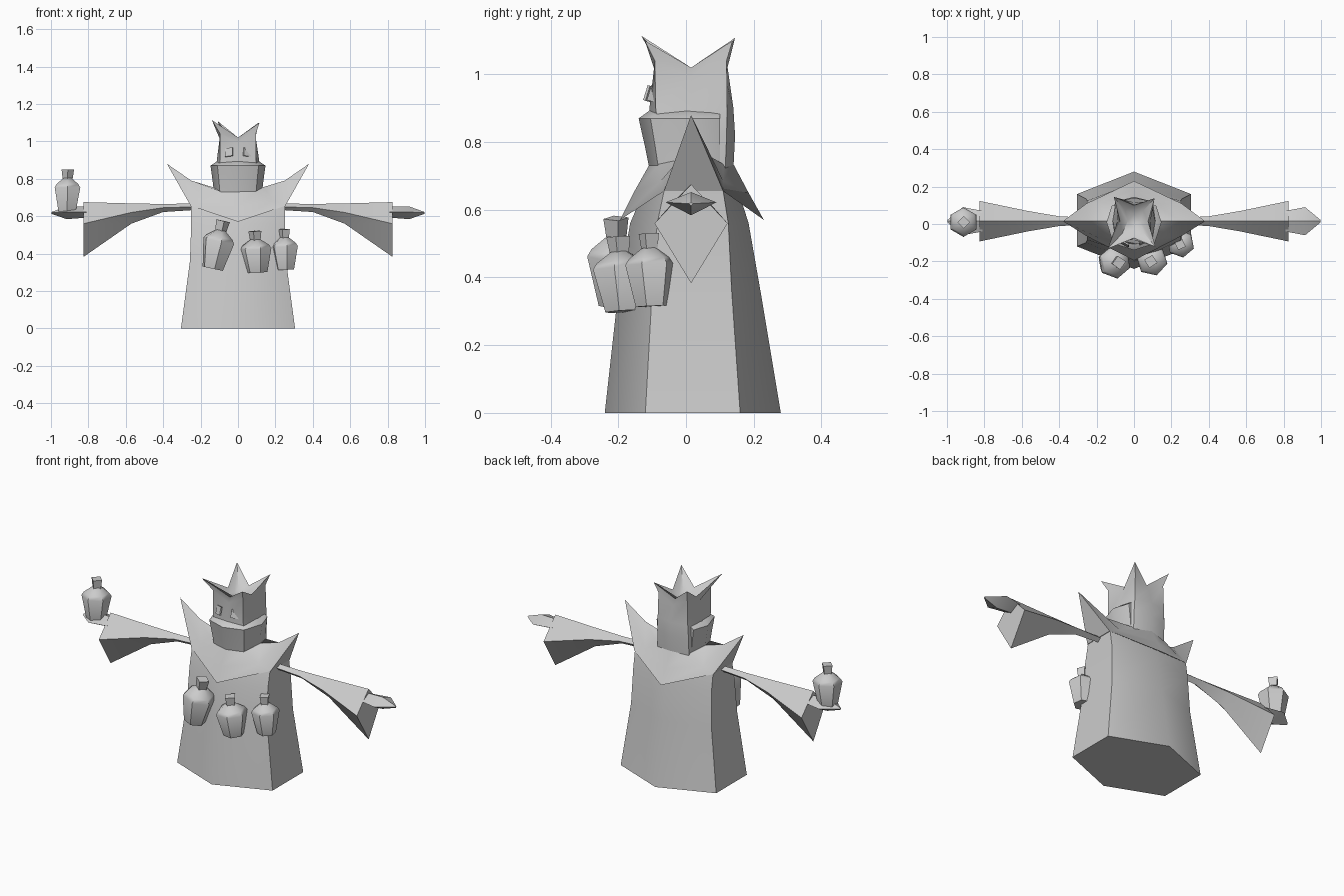
import bpy, bmesh, math
from mathutils import Vector, Matrix

if "Cube" in bpy.data.objects:
    bpy.data.objects.remove(bpy.data.objects["Cube"])

grey = bpy.data.materials.new("plain grey")
grey.diffuse_color = (0.6, 0.6, 0.6, 1)
grey.use_nodes = True
grey.node_tree.nodes["Principled BSDF"].inputs["Base Color"].default_value = grey.diffuse_color
YC = 0.015  # centre line of arms and head


def make(name, rings, cap_start=True, cap_end=True, extra=(), mirror=False, matrix=None, angle=35):
    """Loft closed rings of points into a mesh; extra = faces given as (ring, point) pairs."""
    bm = bmesh.new()
    vs = [[bm.verts.new(p) for p in r] for r in rings]
    n = len(rings[0])
    for a, b in zip(vs, vs[1:]):
        for i in range(n):
            j = (i + 1) % n
            bm.faces.new((a[i], a[j], b[j], b[i]))
    if cap_start:
        bm.faces.new(vs[0][::-1])
    if cap_end:
        bm.faces.new(vs[-1])
    for f in extra:
        bm.faces.new([vs[r][i] for r, i in f])
    bmesh.ops.recalc_face_normals(bm, faces=bm.faces)
    if matrix:
        bm.transform(matrix)
    me = bpy.data.meshes.new(name)
    bm.to_mesh(me)
    bm.free()
    me.materials.append(grey)
    ob = bpy.data.objects.new(name, me)
    bpy.context.collection.objects.link(ob)
    bpy.ops.object.select_all(action='DESELECT')
    ob.select_set(True)
    bpy.context.view_layer.objects.active = ob
    bpy.ops.object.shade_smooth_by_angle(angle=math.radians(angle))
    if mirror:
        ob.modifiers.new("mirror", 'MIRROR')
    return ob


# Robe: six-sided tapering body
def hexagon(z, x, yf, ya, yb, yk):
    return [(0, yf, z), (x, ya, z), (x, yb, z), (0, yk, z), (-x, yb, z), (-x, ya, z)]


make("robe", [hexagon(0, .305, -.24, -.12, .16, .28),
              hexagon(.36, .257, -.2, -.1, .135, .22),
              hexagon(.56, .25, -.165, -.085, .125, .185),
              hexagon(.655, .25, -.125, -.065, .11, .155)], angle=65)


# Collar: low points front and back, tall points at the sides
def sym8(f, a, s, b, k):
    m = lambda p: (-p[0], p[1], p[2])
    return [f, a, s, b, k, m(b), m(s), m(a)]


collar = [sym8((0, -.195, .57), (.253, -.065, .655), (.38, YC, .88), (.253, .11, .655), (0, .23, .57)),
          sym8((0, -.155, .65), (.185, -.075, .685), (.25, YC, .79), (.185, .11, .685), (0, .185, .65)),
          sym8((0, -.11, .73), (.1, -.08, .735), (.135, YC, .755), (.1, .11, .735), (0, .14, .735))]
make("collar", collar, cap_start=False,
     extra=[((0, 1), (0, 2), (0, 3)), ((0, 5), (0, 6), (0, 7)),
            ((0, 0), (0, 1), (0, 7)), ((0, 3), (0, 4), (0, 5)),
            ((0, 1), (0, 3), (0, 5), (0, 7))])


# Head with a four-pointed open crown
def head_ring(z, x, yf, yb, k=.8):
    c = (yf + yb) / 2
    yfk, ybk = c + (yf - c) * k, c + (yb - c) * k
    return sym8((0, yf, z), (x * k, yfk, z), (x, YC, z), (x * k, ybk, z), (0, yb, z))


crown = [(0, -.075, 1.02), (.115, -.122, 1.1), (.075, YC, 1.02), (.11, .138, 1.1),
         (0, .1, 1.02), (-.108, .145, 1.108), (-.075, YC, 1.02), (-.14, -.132, 1.114)]
low_crown = sym8((0, -.085, .99), (.095, -.092, 1.04), (.088, YC, .99), (.092, .12, 1.04), (0, .115, .99))
hollow = [(x * .45, YC + (y - YC) * .45, 1.0) for x, y, z in crown]
make("head", [head_ring(.72, .125, -.1, .14), head_ring(.82, .125, -.105, .145),
              head_ring(.9, .113, -.108, .14, .85), low_crown, crown, hollow], angle=50)

# Face scarf: stepped band over the lower face
def scarf_ring(z, x, yf):
    return [(0, yf, z), (x * .75, yf * .75, z), (x, .01, z),
            (x * .8, .1, z), (-x * .8, .1, z), (-x, .01, z), (-x * .75, yf * .75, z)]


make("scarf", [scarf_ring(.72, .128, -.108), scarf_ring(.79, .136, -.122),
               scarf_ring(.87, .147, -.14), scarf_ring(.893, .112, -.108)], angle=50)

# Eyes: small tilted plates
for name, x, y in (("left_eye", -.048, -.106), ("right_eye", .05, -.095)):
    def plate(d):
        return [(-.023, d, -.023), (.023, d, -.023), (.023, d, .023), (-.023, d, .023)]
    make(name, [plate(-.004), plate(.004)],
         matrix=Matrix.Translation((x, y, .942)) @ Matrix.Rotation(-.3, 4, 'X')
         @ Matrix.Rotation(.5 if x > 0 else -.5, 4, 'Z'))


# Flared sleeves and pointed hands
def kite(x, top, side, mid, bottom):
    return [(x, YC, top), (x, YC + side, mid), (x, YC, bottom), (x, YC - side, mid)]


make("sleeve", [kite(.23, .668, .018, .65, .633), kite(.4, .665, .026, .645, .622),
                kite(.57, .668, .055, .62, .56), kite(.825, .675, .108, .56, .383)], mirror=True, angle=60)
make("hand", [kite(.81, .65, .055, .622, .592), kite(.915, .652, .075, .622, .584),
              kite(.998, .622, .006, .618, .612)], mirror=True)


# Flasks: six-sided body with a four-sided neck flaring at the mouth
def polygon(n, r, z, turn=0):
    return [(r * math.cos(turn + 2 * math.pi * i / n), r * math.sin(turn + 2 * math.pi * i / n), z)
            for i in range(n)]


def flask(name, base, top, size=1.0, spin=0):
    """Flask standing on the point base with its mouth centred on the point top."""
    base, axis = Vector(base), Vector(top) - Vector(base)
    h = axis.length
    mat = Matrix.Translation(base) @ axis.to_track_quat('Z', 'Y').to_matrix().to_4x4()
    body = [polygon(6, r * size, z * h, spin) for r, z in
            ((.056, 0), (.085, .58), (.072, .66), (.026, .8))]
    neck = [polygon(4, r * size, z * h, spin) for r, z in ((.026, .7), (.036, 1))]
    make(name + "_body", body, matrix=mat, angle=45)
    make(name + "_neck", neck, matrix=mat)


flask("held_flask", (-.914, .01, .62), (-.91, .01, .85), .93)
flask("belt_flask_left", (-.135, -.2, .32), (-.08, -.207, .575), 1.05, .3)
flask("belt_flask_middle", (.103, -.185, .3), (.09, -.2, .52), 1.0, .5)
flask("belt_flask_right", (.253, -.1, .315), (.247, -.11, .53), .88, .2)
